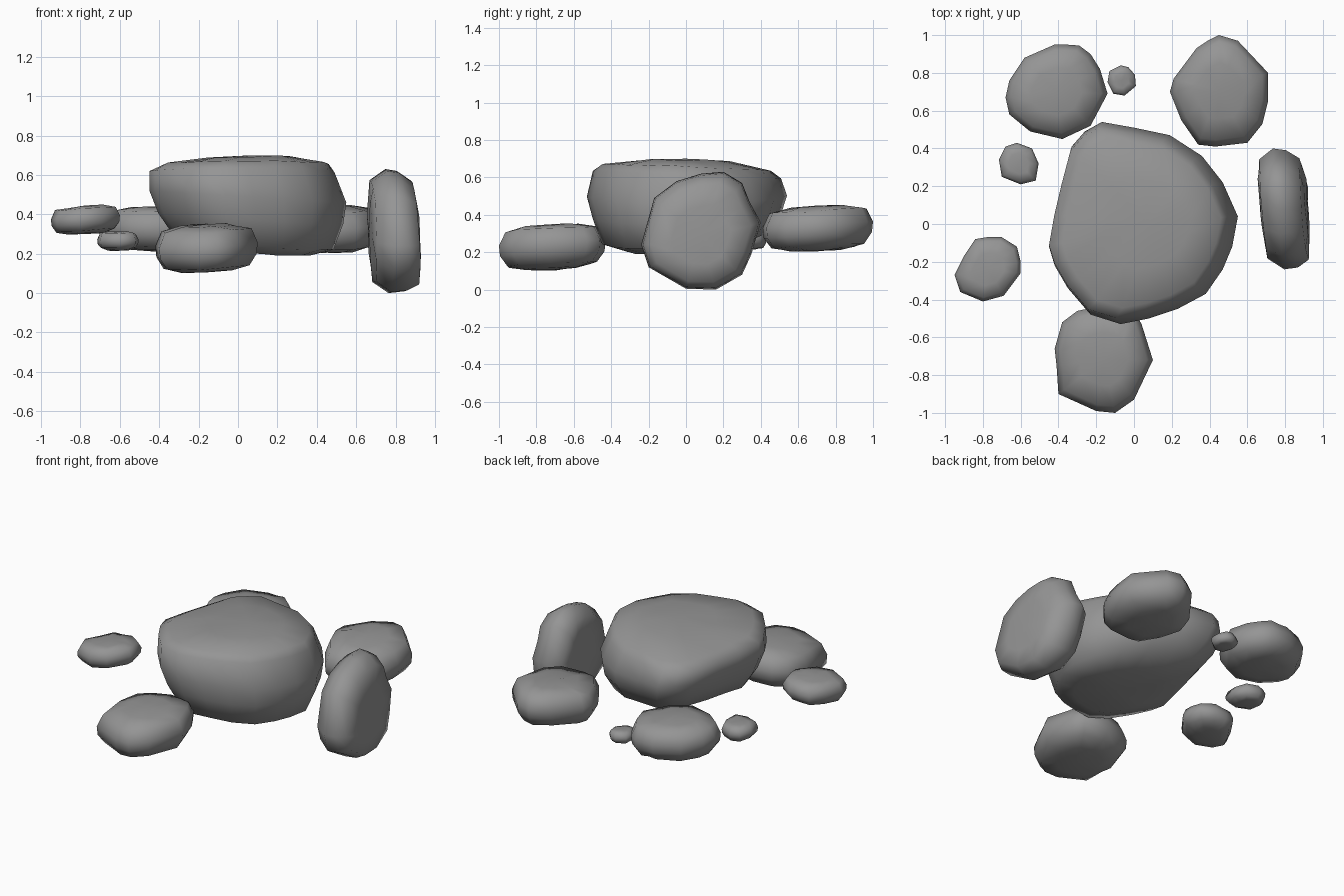
import bpy, bmesh, random

random.seed(4)

# dark grey stone
stone = bpy.data.materials.new("stone")
stone.diffuse_color = (0.3, 0.3, 0.3, 1)


def rock(name, outline, rings, bottom, top, place=lambda u, v, w: (u, v, w)):
    """Loft an outline through rings of (scale, shift_u, shift_v, height, tilt_u, tilt_v)."""
    n = len(outline)
    cu = (min(p[0] for p in outline) + max(p[0] for p in outline)) / 2
    cv = (min(p[1] for p in outline) + max(p[1] for p in outline)) / 2
    bm = bmesh.new()
    loops = []
    for s, du, dv, h, tu, tv in rings:
        loop = []
        for u, v in outline:
            a, b = (u - cu) * s, (v - cv) * s
            w = h + tu * a + tv * b
            if s < 0.9:
                w += random.uniform(-0.005, 0.005)
            loop.append(bm.verts.new(place(cu + du + a, cv + dv + b, w)))
        loops.append(loop)
    for lo, hi in zip(loops, loops[1:]):
        for i in range(n):
            j = (i + 1) % n
            bm.faces.new((lo[i], lo[j], hi[j], hi[i]))
    # close both ends with shallow fans
    for loop, h, r in ((loops[0], bottom, rings[0]), (loops[-1], top, rings[-1])):
        c = bm.verts.new(place(cu + r[1], cv + r[2], h))
        for i in range(n):
            bm.faces.new((loop[i], loop[(i + 1) % n], c))
    bmesh.ops.recalc_face_normals(bm, faces=bm.faces)
    me = bpy.data.meshes.new(name)
    bm.to_mesh(me)
    bm.free()
    me.materials.append(stone)
    for p in me.polygons:
        p.use_smooth = True
    ob = bpy.data.objects.new(name, me)
    bpy.context.collection.objects.link(ob)
    return ob


def slab(z0, z1, tu=0, tv=0):
    """Rings for a rounded flat stone between two heights."""
    d = z1 - z0
    return [(0.5, 0, 0, z0 + 0.03 * d, tu, tv), (0.84, 0, 0, z0 + 0.12 * d, tu, tv),
            (0.98, 0, 0, z0 + 0.35 * d, tu, tv), (1.0, 0, 0, z0 + 0.58 * d, tu, tv),
            (0.88, 0, 0, z0 + 0.88 * d, tu, tv), (0.5, 0, 0, z0 + 0.97 * d, tu, tv)]


# large central boulder with a narrower, sloping underside
rock("central_boulder",
     [(-.17, .54), (0, .51), (.19, .47), (.36, .36), (.47, .22), (.55, .04), (.52, -.12),
      (.47, -.24), (.38, -.37), (.23, -.45), (.08, -.5), (-.07, -.53), (-.23, -.48),
      (-.35, -.34), (-.42, -.22), (-.45, -.12), (-.42, .05), (-.38, .22), (-.33, .41), (-.26, .49)],
     [(.5, .06, -.05, .21, -.08, .04), (.81, .03, -.02, .26, -.09, .05),
      (.94, .015, 0, .38, -.06, .02), (1, 0, 0, .49, -.06, 0), (.94, -.03, 0, .615, 0, -.04),
      (.84, -.01, 0, .655, .01, -.04), (.45, .02, 0, .69, .02, -.02)], .2, .70)

# flat stones around it
rock("back_left_stone",
     [(-.36, .95), (-.42, .95), (-.58, .88), (-.66, .76), (-.68, .67), (-.66, .58), (-.55, .49),
      (-.38, .45), (-.23, .52), (-.14, .69), (-.18, .82), (-.23, .9), (-.29, .945)],
     slab(.21, .44, -.03), .21, .44)
rock("back_right_stone",
     [(.45, 1), (.55, .97), (.71, .8), (.71, .65), (.68, .53), (.6, .43), (.43, .41),
      (.34, .42), (.25, .55), (.19, .7), (.21, .77), (.33, .93), (.39, .97)],
     slab(.205, .45, 0, .06), .205, .45)
rock("front_stone",
     [(-.38, -.52), (-.3, -.46), (-.16, -.43), (0, -.46), (.04, -.53), (.1, -.72), (0, -.93),
      (-.1, -1), (-.2, -.99), (-.4, -.9), (-.41, -.75), (-.42, -.66)],
     slab(.105, .35, .04, .05), .105, .35)
rock("left_stone",
     [(-.78, -.07), (-.84, -.08), (-.9, -.17), (-.95, -.27), (-.92, -.36), (-.8, -.41),
      (-.69, -.38), (-.6, -.26), (-.6, -.2), (-.62, -.12), (-.7, -.07)],
     slab(.3, .445, .06), .3, .445)

# pebbles
rock("left_pebble",
     [(-.62, .43), (-.68, .41), (-.715, .34), (-.7, .25), (-.6, .21), (-.52, .23),
      (-.505, .32), (-.54, .4)], slab(.215, .313), .215, .313)
rock("back_pebble",
     [(-.07, .84), (-.13, .81), (-.14, .75), (-.11, .69), (-.05, .68), (.01, .73),
      (.005, .79), (-.03, .83)], slab(.21, .285), .21, .285)

# stone standing on edge at the right, outlined in the side view
rock("right_standing_stone",
     [(.2, .63), (.08, .62), (-.05, .58), (-.17, .49), (-.24, .24), (-.2, .12), (0, .005),
      (.16, 0), (.3, .08), (.35, .19), (.4, .36), (.34, .47), (.3, .57)],
     [(.5, .03, 0, .67, -.09, -.02), (.82, 0, 0, .685, -.09, -.02), (1, 0, 0, .765, -.09, -.02),
      (.97, 0, 0, .835, -.09, -.06), (.84, 0, -.01, .9, -.07, -.06), (.5, 0, -.02, .917, -.05, -.06)],
     .665, .917, place=lambda u, v, w: (w, u, v))
